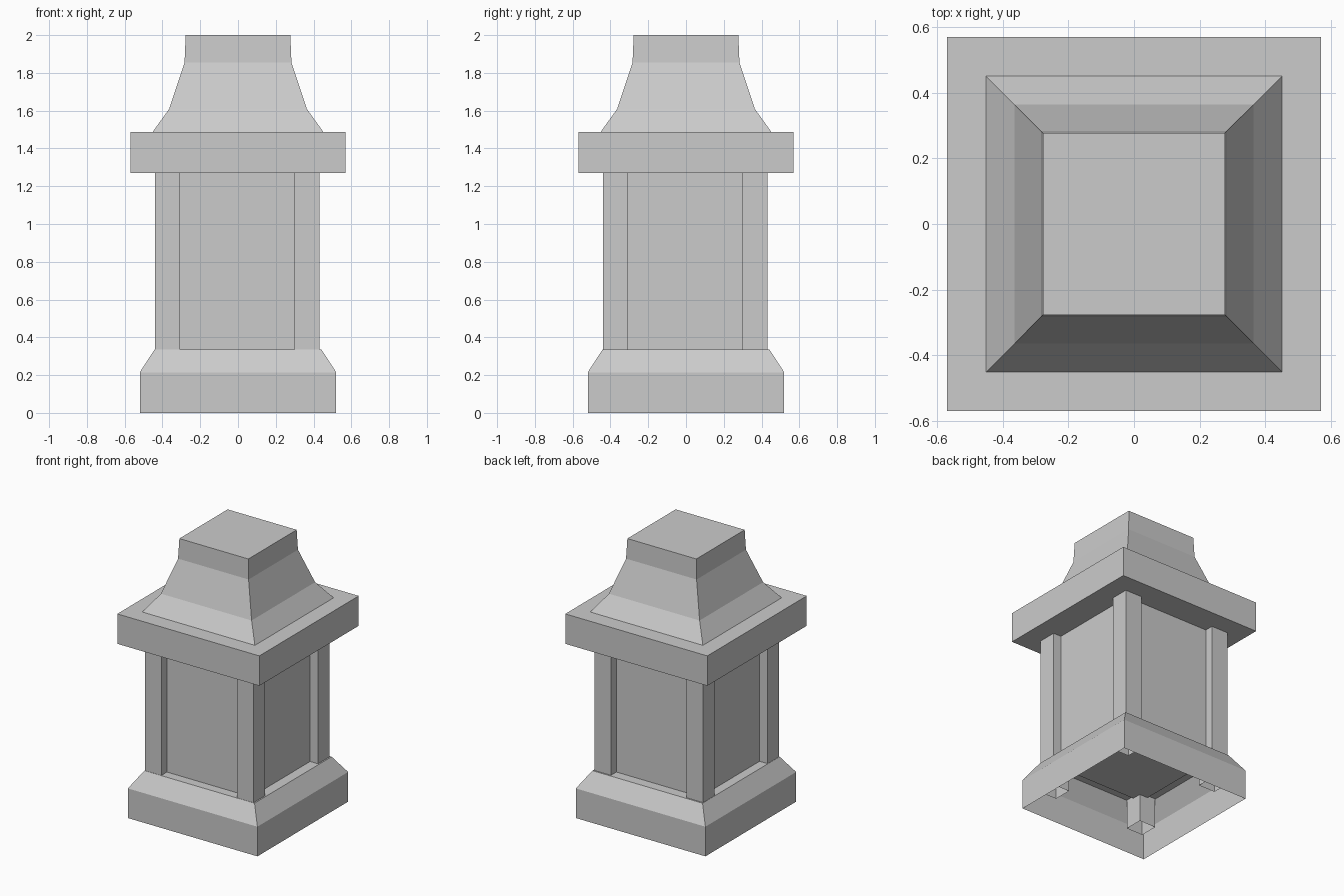
import bpy
import bmesh

cube = bpy.data.objects.get("Cube")
if cube:
    bpy.data.objects.remove(cube, do_unlink=True)

stone = bpy.data.materials.new("grey_stone")
stone.use_nodes = True
colour = (0.6, 0.6, 0.6, 1)
stone.diffuse_color = colour
stone.node_tree.nodes["Principled BSDF"].inputs["Base Color"].default_value = colour


def square_loft(name, profile, centre=(0, 0), cap_bottom=True, cap_top=True):
    """Stack square rings given as (half width, height) and skin them."""
    bm = bmesh.new()
    cx, cy = centre
    rings = [[bm.verts.new((cx + sx * h, cy + sy * h, z))
              for sx, sy in ((-1, -1), (1, -1), (1, 1), (-1, 1))]
             for h, z in profile]
    for low, high in zip(rings, rings[1:]):
        for i in range(4):
            j = (i + 1) % 4
            bm.faces.new((low[i], low[j], high[j], high[i]))
    if cap_bottom:
        bm.faces.new(rings[0][::-1])
    if cap_top:
        bm.faces.new(rings[-1])
    mesh = bpy.data.meshes.new(name)
    bm.to_mesh(mesh)
    bm.free()
    mesh.materials.append(stone)
    obj = bpy.data.objects.new(name, mesh)
    bpy.context.collection.objects.link(obj)
    return obj


# Hollow plinth with a chamfered shoulder and a narrow ledge, open below
square_loft("plinth", [(0.52, 0), (0.52, 0.215), (0.442, 0.335), (0.365, 0.335)],
            cap_bottom=False, cap_top=False)

# Recessed core between the posts
square_loft("core", [(0.372, 0.32), (0.372, 1.3)], (-0.003, -0.003))

# Four corner posts, running down inside the plinth
for side_y, depth in ((-1, "front"), (1, "back")):
    for side_x, side in ((-1, "right"), (1, "left")):
        square_loft(f"{depth}_{side}_post", [(0.066, 0.12), (0.066, 1.3)],
                    (side_x * 0.37 - 0.004, side_y * 0.37 - 0.004),
                    cap_bottom=False)

# Overhanging slab
square_loft("cornice_slab", [(0.57, 1.27), (0.57, 1.487)])

# Flared cap
square_loft("flared_cap", [(0.452, 1.487), (0.364, 1.61), (0.283, 1.855), (0.277, 2)],
            cap_bottom=False)
